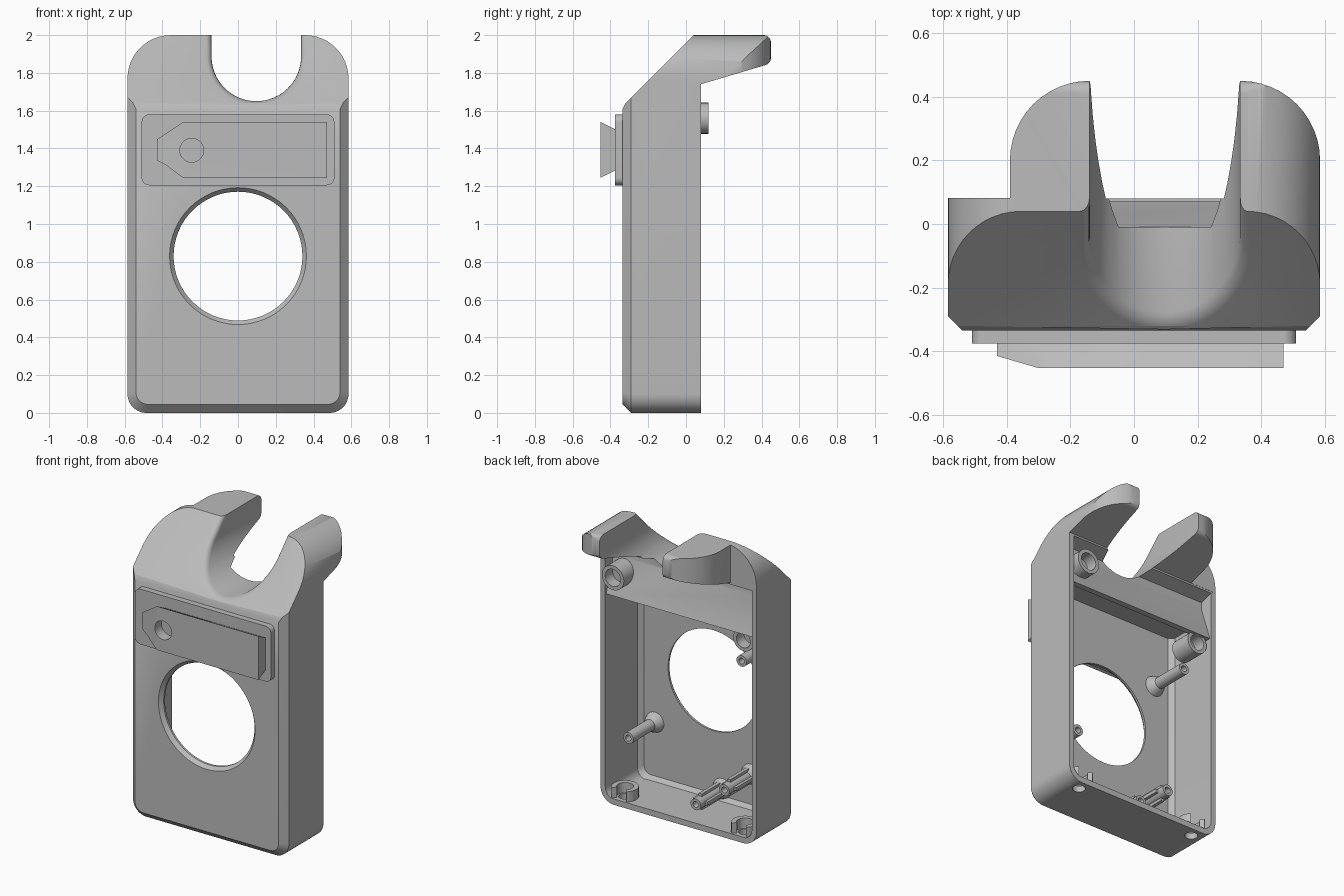
import bpy, bmesh, math
from mathutils import Vector, Matrix

cube = bpy.data.objects.get("Cube")
if cube:
    bpy.data.objects.remove(cube)

grey = bpy.data.materials.new("plain grey")
grey.use_nodes = True
grey.diffuse_color = (0.5, 0.5, 0.5, 1)
grey.node_tree.nodes["Principled BSDF"].inputs["Base Color"].default_value = (0.5, 0.5, 0.5, 1)

PLACE = {"x": lambda u, v, d: (d, u, v),
         "y": lambda u, v, d: (u, d, v),
         "z": lambda u, v, d: (u, v, d)}


def loft(name, rings, axis):
    """Solid through matching 2D rings, each given as (points, depth)."""
    bm = bmesh.new()
    loops = [[bm.verts.new(PLACE[axis](u, v, d)) for u, v in pts] for pts, d in rings]
    n = len(loops[0])
    for a, b in zip(loops, loops[1:]):
        for i in range(n):
            j = (i + 1) % n
            bm.faces.new((a[i], a[j], b[j], b[i]))
    bm.faces.new(loops[0])
    bm.faces.new(loops[-1])
    bmesh.ops.recalc_face_normals(bm, faces=bm.faces)
    mesh = bpy.data.meshes.new(name)
    bm.to_mesh(mesh)
    bm.free()
    mesh.materials.append(grey)
    obj = bpy.data.objects.new(name, mesh)
    bpy.context.collection.objects.link(obj)
    return obj


def prism(name, pts, axis, a, b):
    return loft(name, [(pts, a), (pts, b)], axis)


def arc(cx, cy, r, a, b, n=12):
    angles = [math.radians(a + (b - a) * i / n) for i in range(n + 1)]
    return [(cx + r * math.cos(t), cy + r * math.sin(t)) for t in angles]


def rounded(x0, x1, z0, z1, low, high):
    return (arc(x0 + low, z0 + low, low, 180, 270) + arc(x1 - low, z0 + low, low, 270, 360)
            + arc(x1 - high, z1 - high, high, 0, 90) + arc(x0 + high, z1 - high, high, 90, 180))


def disc(x, z, r, n=32):
    return arc(x, z, r, 0, 360 - 360 / n, n - 1)


def combine(obj, tool, how):
    """Apply a boolean and discard the tool."""
    mod = obj.modifiers.new(how, "BOOLEAN")
    mod.operation, mod.solver, mod.object = how, "EXACT", tool
    deps = bpy.context.evaluated_depsgraph_get()
    mesh = bpy.data.meshes.new_from_object(obj.evaluated_get(deps))
    obj.modifiers.clear()
    obj.data = mesh
    bpy.data.objects.remove(tool)


def case_block(name, inset, chamfer, front, back):
    def ring(i):
        return rounded(-.585 + i, .585 - i, i, 2 - i, .1 - i * .8, .23 - i)
    return loft(name, [(ring(inset + chamfer), front), (ring(inset), front + chamfer),
                       (ring(inset), back)], "y")


# Case: front outline, side profile and plan outline intersected
case = case_block("case", 0, .045, -.335, .6)
side = ([(-.335, -.1), (-.335, 1.61), (-.32, 1.64), (.04, 2), (.04, 2.1), (.41, 2.1), (.41, 2)]
        + arc(.41, 1.96, .04, 80, 0, 5) + arc(.41, 1.88, .04, 0, -75, 5)
        + [(.08, 1.74), (.08, -.1)])
combine(case, prism("side_tool", side, "x", -1, 1), "INTERSECT")
plan = ([(-.7, -.5), (.7, -.5), (.7, .2)] + arc(.335, .2, .25, 0, 90)
        + arc(-.14, .2, .25, 90, 180) + [(-.39, .081), (-.7, .081)])
combine(case, prism("plan_tool", plan, "z", -1, 3), "INTERSECT")

# Open cradle between the two horns, with a softened front edge
cradle = arc(.097, 1.887, .237, 180, 360, 32) + [(.334, 2.2), (-.14, 2.2)]
combine(case, prism("cradle_tool", cradle, "y", -1, 1), "DIFFERENCE")
bm = bmesh.new()
bm.from_mesh(case.data)
bm.normal_update()
rim = []
for e in bm.edges:
    if len(e.link_faces) == 2 and all(-.16 < v.co.x < .36 and v.co.z > 1.64 for v in e.verts):
        ny = sorted(f.normal.y for f in e.link_faces)
        if -.85 < ny[0] < -.5 and abs(ny[1]) < .05 and abs(e.link_faces[0].normal.z) < 2:
            flat = max(e.link_faces, key=lambda f: f.normal.y)
            if flat.normal.z < .99 or e.verts[0].co.z < 1.9:
                rim.append(e)
bmesh.ops.bevel(bm, geom=rim, offset=.03, segments=4, profile=.5, affect="EDGES")
bm.to_mesh(case.data)
bm.free()

# Hollow interior with a sloping panel under the horns
cavity = case_block("cavity_tool", .035, .03, -.295, .2)
inner = [(-.4, .04), (-.4, 1.56), (-.04, 1.56), (.03, 1.41), (.07, 1.41), (-.01, 1.65),
         (-.01, 1.7), (.1, 1.735), (.1, .04)]
combine(cavity, prism("inner_tool", inner, "x", -1, 1), "INTERSECT")
combine(case, cavity, "DIFFERENCE")

# Round window with a chamfered front rim, and two holes in the floor
window = loft("window_tool", [(disc(0, .83, .375, 64), -.35), (disc(0, .83, .341, 64), -.31),
                              (disc(0, .83, .341, 64), -.1)], "y")
combine(case, window, "DIFFERENCE")
for s in (-1, 1):
    combine(case, prism("floor_tool", disc(s * .45, .01, .04), "z", -.1, .1), "DIFFERENCE")

# Mounting plate and dovetail rail on the front
prism("mounting_plate", rounded(-.51, .51, 1.205, 1.58, .04, .04), "y", -.375, -.334)


def rail_ring(h):
    m = 1.3925
    return [(-.43, m - h * .43), (-.29, m - h), (.47, m - h),
            (.47, m + h), (-.29, m + h), (-.43, m + h * .43)]


rail = loft("dovetail_rail", [(rail_ring(.148), -.453), (rail_ring(.108), -.374)], "y")
nose = [(-.5, -.395), (-.43, -.415), (-.3, -.453), (-.3, -.5), (-.5, -.5)]
combine(rail, prism("nose_tool", nose, "z", 1, 2), "DIFFERENCE")
combine(rail, prism("rail_hole_tool", disc(-.245, 1.39, .063), "y", -.6, -.38), "DIFFERENCE")


def tube(name, x, z, r, hole, y0, y1):
    obj = prism(name, disc(x, z, r, 24), "y", y0, y1)
    combine(obj, prism("bore_tool", disc(x, z, hole, 24), "y", y1 - .08, y1 + .1), "DIFFERENCE")
    return obj


# Bosses near the back
tube("upper_boss", .465, 1.56, .083, .058, -.02, .12)
tube("lower_boss", -.465, 1.36, .075, .052, -.1, .05)

# Screw posts with flared feet
posts = [(.44, .43, 0), (-.41, 1.18, 0), (-.065, .115, 1), (-.28, .27, 1)]
for i, (x, z, ribbed) in enumerate(posts):
    tube(f"screw_post_{i + 1}", x, z, .038, .02, -.3, -.01)
    loft(f"post_foot_{i + 1}", [(disc(x, z, .07, 24), -.3), (disc(x, z, .055, 24), -.26),
                                (disc(x, z, .037, 24), -.24)], "y")
    if ribbed:
        for w, h in ((.055, .012), (.012, .055)):
            prism(f"post_rib_{i + 1}", [(x - w, z - h), (x + w, z - h), (x + w, z + h),
                                        (x - w, z + h)], "y", -.3, -.06)

# Open clips around the floor holes
for s, label in ((-1, "right"), (1, "left")):
    ring = arc(s * .45, .01, .085, 130, 410, 20) + arc(s * .45, .01, .052, 410, 130, 20)
    prism(f"floor_clip_{label}", ring, "z", .03, .11)

# Smooth the curved walls, keep the edges crisp
bpy.ops.object.select_all(action="DESELECT")
for obj in bpy.context.scene.objects:
    if obj.type == "MESH":
        obj.select_set(True)
        bpy.context.view_layer.objects.active = obj
bpy.ops.object.shade_smooth_by_angle(angle=math.radians(30))
